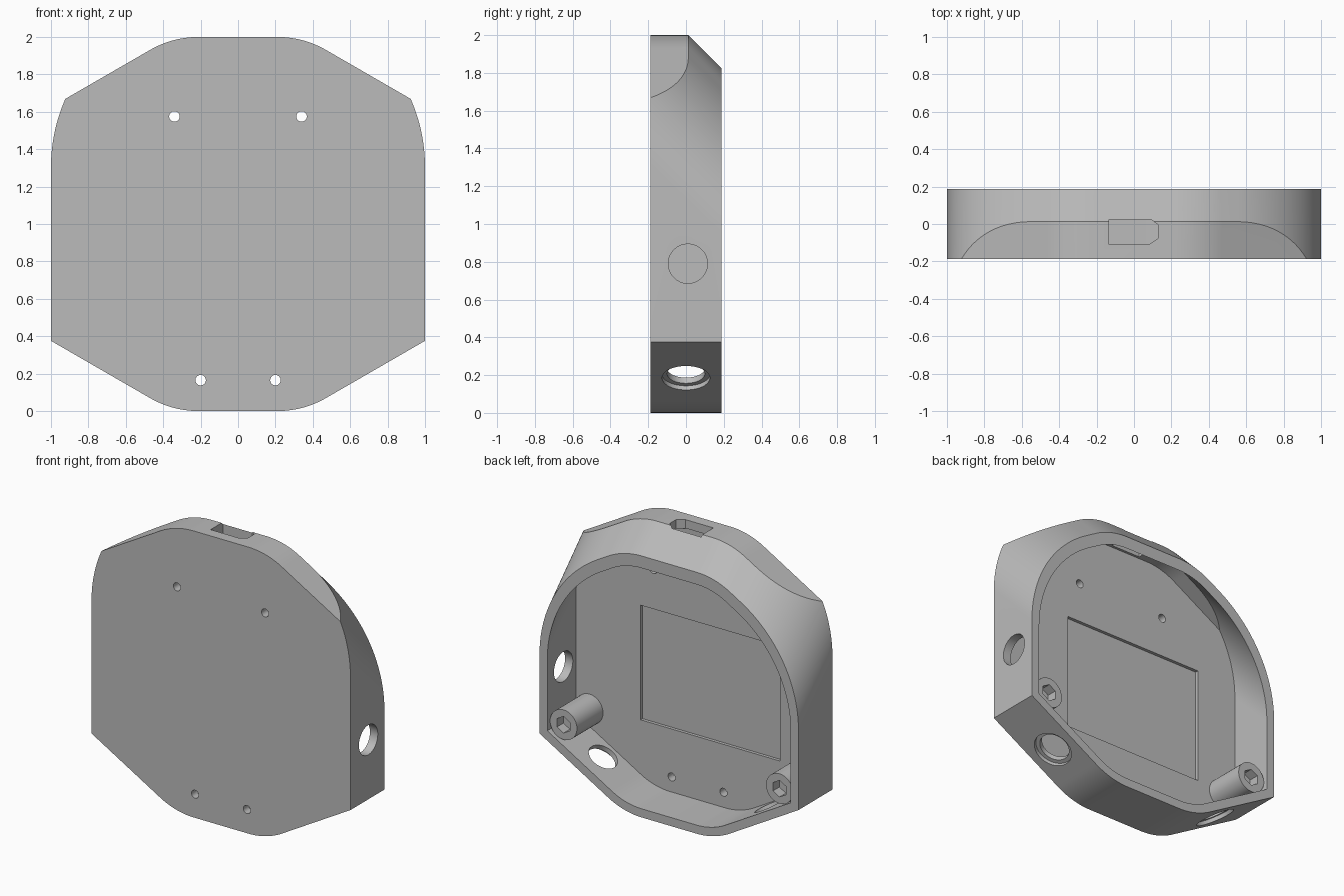
import bpy, bmesh, math
from mathutils import Vector

if "Cube" in bpy.data.objects:
    bpy.data.objects.remove(bpy.data.objects["Cube"])

HALF = 0.1875            # half depth of the case
WALL = 0.06
SLOPE = math.tan(math.radians(30))

grey = bpy.data.materials.new("plain_grey")
grey.use_nodes = True
grey.diffuse_color = (0.5, 0.5, 0.5, 1)
grey.node_tree.nodes["Principled BSDF"].inputs["Base Color"].default_value = (0.5, 0.5, 0.5, 1)


def fillet(a, b, c, r, steps=20):
    """Points of an arc of radius r rounding the corner b."""
    a, b, c = Vector(a), Vector(b), Vector(c)
    u, v = (a - b).normalized(), (c - b).normalized()
    half = u.angle(v) / 2
    mid = b + (u + v).normalized() * (r / math.sin(half))
    start = b + u * (r / math.tan(half)) - mid
    end = b + v * (r / math.tan(half)) - mid
    turn = start.angle(end)
    return [mid + (start * math.sin(turn * (1 - i / steps)) + end * math.sin(turn * i / steps))
            / math.sin(turn) for i in range(steps + 1)]


def mirrored(half):
    return [(p[0], p[1]) for p in half] + [(-p[0], p[1]) for p in reversed(half)]


def front_outline(d):
    """Clipped-corner outline, inset by d."""
    x = 0.35 - 0.268 * d
    rise = (1.2 - x) * SLOPE
    top, upper = (x, 2 - d), (1.2, 2 - d - rise)
    low, lower = (x, d), (1.2, d + rise)
    return mirrored(fillet((0, 2 - d), top, upper, 0.52 - d)
                    + [upper, lower] + fillet(lower, low, (0, d), 0.52 - d))


def arch_outline(d):
    """Arch of the open back, inset by d."""
    z = 1.825 - d * math.sqrt(2)
    x = 0.35 - 0.268 * d
    top, side = (x, z), (1 - d, z - (1 - d - x) * SLOPE)
    return mirrored(fillet((0, z), top, side, 0.52 - d)
                    + fillet(top, side, (1 - d, -1), 0.9 - d, 40) + [(1 - d, -1)])


def solid(name, loops):
    """Closed solid lofted between two loops of 3D points."""
    bm = bmesh.new()
    a, b = ([bm.verts.new(p) for p in loop] for loop in loops)
    n = len(a)
    bm.faces.new(a)
    bm.faces.new(b)
    for i in range(n):
        j = (i + 1) % n
        bm.faces.new((a[i], a[j], b[j], b[i]))
    bmesh.ops.recalc_face_normals(bm, faces=bm.faces)
    mesh = bpy.data.meshes.new(name)
    bm.to_mesh(mesh)
    bm.free()
    mesh.materials.append(grey)
    ob = bpy.data.objects.new(name, mesh)
    bpy.context.collection.objects.link(ob)
    return ob


def prism(name, outline, y0, y1, shear=0):
    """Outline in x, z pushed along y, optionally climbing towards the front."""
    return solid(name, [[(x, y, z + shear * (HALF - y)) for x, z in outline] for y in (y0, y1)])


def rod(name, start, end, r, sides=40):
    start, end = Vector(start), Vector(end)
    rot = (end - start).to_track_quat('Z', 'Y')
    ring = [rot @ Vector((r * math.cos(t), r * math.sin(t), 0))
            for t in (math.tau * (i + 0.5) / sides for i in range(sides))]
    return solid(name, [[p + c for p in ring] for c in (start, end)])


def combine(ob, tool, operation='DIFFERENCE'):
    mod = ob.modifiers.new("cut", 'BOOLEAN')
    mod.operation, mod.solver, mod.object = operation, 'EXACT', tool
    bpy.context.view_layer.objects.active = ob
    bpy.ops.object.modifier_apply(modifier=mod.name)
    bpy.data.objects.remove(tool)


def smooth(ob):
    bpy.ops.object.select_all(action='DESELECT')
    ob.select_set(True)
    bpy.context.view_layer.objects.active = ob
    bpy.ops.object.shade_smooth_by_angle(angle=math.radians(20))


# Case shell: straight outline trimmed by the slanted arch, then hollowed
case = prism("case_shell", front_outline(0), -HALF, HALF)
combine(case, prism("trim", arch_outline(0), -0.4, 0.4, 1), 'INTERSECT')
cavity = prism("cavity", front_outline(WALL), WALL - HALF, 0.3)
combine(cavity, prism("trim", arch_outline(WALL), -0.4, 0.4, 1), 'INTERSECT')
combine(case, cavity)

# Shallow rectangular display recess inside the front plate
recess = [(-0.635, 0.5), (0.44, 0.5), (0.44, 1.3), (-0.635, 1.3)]
combine(case, prism("recess", recess, WALL - HALF - 0.022, 0))

# Small mounting holes through the front plate
for x, z in ((0.34, 1.575), (0.2, 0.165)):
    for s in (-1, 1):
        combine(case, rod("hole", (s * x, -0.3, z), (s * x, -0.05, z), 0.028, 24))

# Counterbored round openings in both lower slanted walls
for s in (-1, 1):
    centre = Vector((s * 0.67, 0, 0.185))
    out = Vector((s * 0.5, 0, -math.cos(math.radians(30))))
    combine(case, rod("opening", centre - out * 0.09, centre + out * 0.1, 0.1))
    combine(case, rod("counterbore", centre - out * 0.025, centre + out * 0.1, 0.127))

# Round opening in the left wall
combine(case, rod("side_opening", (0.85, 0.01, 0.79), (1.1, 0.01, 0.79), 0.104))

# Port slot in the top wall, two corners clipped
slot = [(-0.135, -0.11), (0.08, -0.11), (0.13, -0.075), (0.13, -0.005), (0.09, 0.025), (-0.135, 0.025)]
combine(case, solid("slot", [[(x, y, z) for x, y in slot] for z in (1.87, 2.1)]))
smooth(case)

# Screw posts with hexagonal sockets
for s, side in ((1, "left"), (-1, "right")):
    post = rod(side + "_screw_post", (s * 0.834, -0.14, 0.47), (s * 0.834, 0.16, 0.47), 0.104)
    combine(post, rod("socket", (s * 0.834, 0.09, 0.47), (s * 0.834, 0.3, 0.47), 0.058, 6))
    smooth(post)
